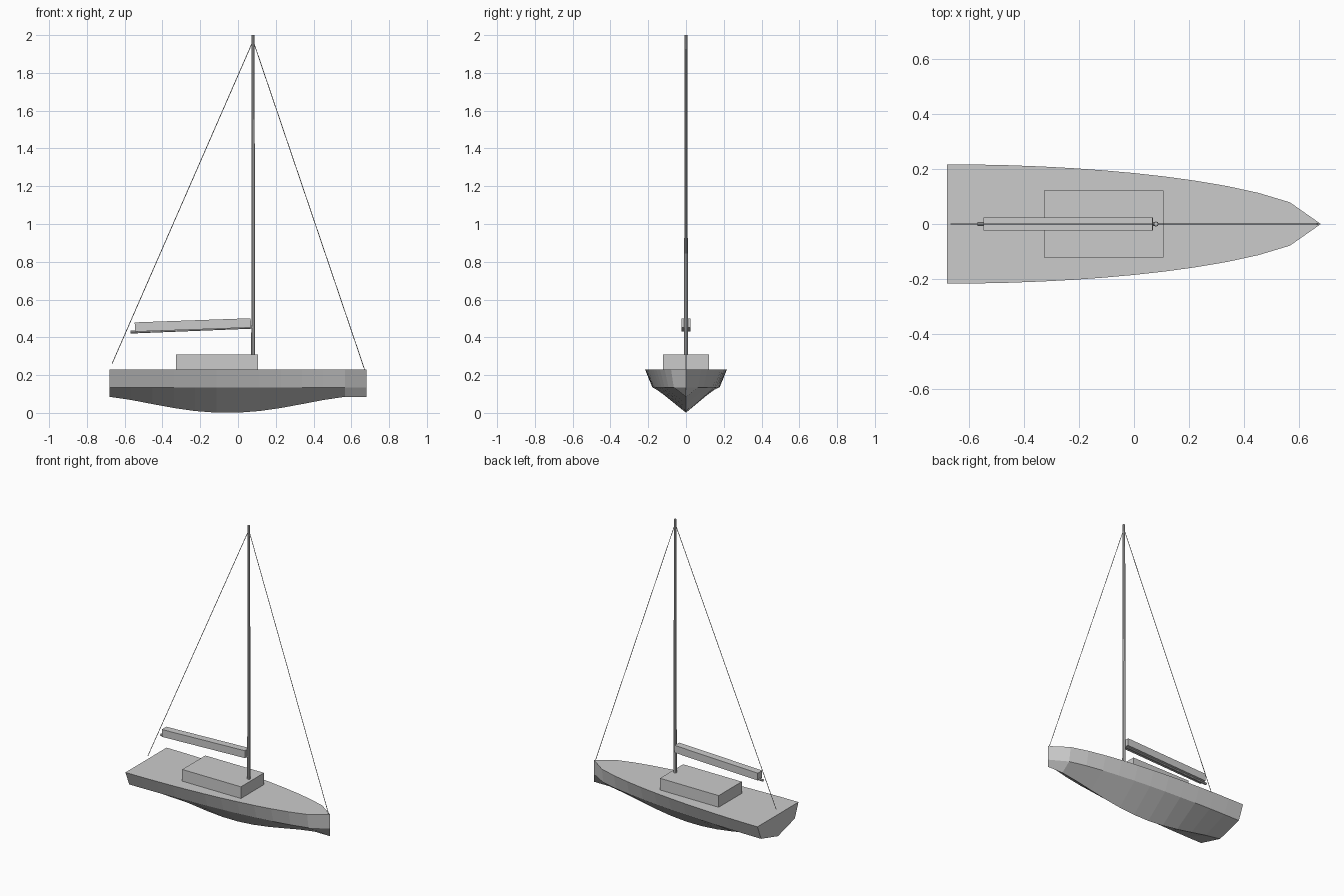
import bpy, bmesh, math
from mathutils import Vector

if "Cube" in bpy.data.objects:
    bpy.data.objects.remove(bpy.data.objects["Cube"])

grey = bpy.data.materials.new("light_grey")
grey.diffuse_color = (0.6, 0.6, 0.6, 1)
grey.use_nodes = True
grey.node_tree.nodes["Principled BSDF"].inputs["Base Color"].default_value = grey.diffuse_color


def finish(name, bm):
    bmesh.ops.recalc_face_normals(bm, faces=bm.faces)
    mesh = bpy.data.meshes.new(name)
    bm.to_mesh(mesh)
    bm.free()
    mesh.materials.append(grey)
    obj = bpy.data.objects.new(name, mesh)
    bpy.context.collection.objects.link(obj)
    return obj


def prism(name, profile, half_width):
    """Side profile (x, z) extruded across y."""
    bm = bmesh.new()
    a = [bm.verts.new((x, -half_width, z)) for x, z in profile]
    b = [bm.verts.new((x, half_width, z)) for x, z in profile]
    bm.faces.new(a)
    bm.faces.new(b)
    n = len(a)
    for i in range(n):
        j = (i + 1) % n
        bm.faces.new((a[i], a[j], b[j], b[i]))
    return finish(name, bm)


def rod(name, start, end, r1, r2, sides):
    """Straight tapered rod between two points."""
    p, q = Vector(start), Vector(end)
    d = q - p
    bm = bmesh.new()
    bmesh.ops.create_cone(bm, cap_ends=True, segments=sides, radius1=r1,
                          radius2=r2, depth=d.length)
    rot = d.to_track_quat('Z', 'Y').to_matrix()
    for v in bm.verts:
        v.co = rot @ v.co + (p + q) / 2
    return finish(name, bm)


# Hull: hard-chined stations lofted from the transom to the stem
STEPS = 12
bm = bmesh.new()
rings = []
for i in range(STEPS + 1):
    t = i / STEPS
    x = -0.68 + 1.36 * t
    w = 0.217 * max(0, 1 - t * t) ** 0.55
    s = math.sin(math.pi * min(1, t * STEPS / (STEPS - 1)))
    keel = 0.085 * (1 - max(0, s) ** 1.3)
    section = [(-w, 0.23), (-0.82 * w, 0.135), (0, keel),
               (0.82 * w, 0.135), (w, 0.23)]
    rings.append([bm.verts.new((x, y, z)) for y, z in section])
for a, b in zip(rings, rings[1:]):
    for k in range(5):  # last strip is the deck
        m = (k + 1) % 5
        bm.faces.new((a[k], a[m], b[m], b[k]))
bm.faces.new(rings[0])
bmesh.ops.remove_doubles(bm, verts=bm.verts, dist=1e-5)
finish("hull", bm)

# Cabin on deck
prism("cabin", [(-0.327, 0.225), (0.107, 0.225), (0.107, 0.308), (-0.327, 0.308)], 0.122)

# Mast and boom
rod("mast", (0.08, 0, 0.30), (0.08, 0, 2.0), 0.010, 0.008, 8)
rod("boom", (-0.57, 0, 0.428), (0.08, 0, 0.454), 0.008, 0.008, 8)

# Furled sail cover lying along the boom
prism("sail_cover", [(-0.545, 0.430), (0.069, 0.452), (0.067, 0.501), (-0.547, 0.479)], 0.024)

# Stays from the masthead
for name, foot in (("forestay", (0.67, 0, 0.23)), ("backstay", (-0.667, 0, 0.26))):
    rod(name, foot, (0.08, 0, 1.97), 0.002, 0.002, 6)
